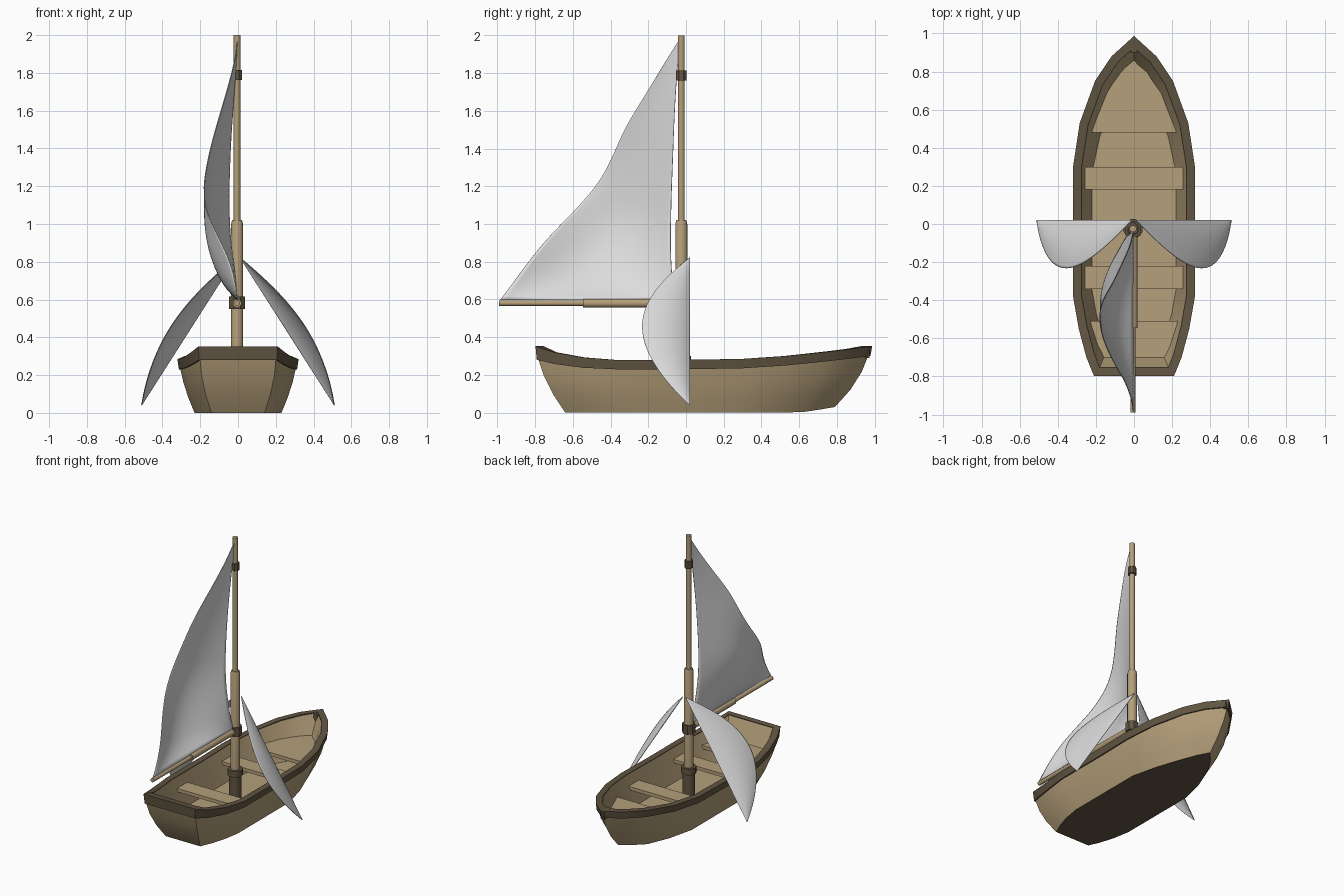
import bpy, bmesh, math
from mathutils import Vector

if "Cube" in bpy.data.objects:
    bpy.data.objects.remove(bpy.data.objects["Cube"])


def material(name, rgb):
    m = bpy.data.materials.new(name)
    m.diffuse_color = (*rgb, 1)
    m.use_nodes = True
    m.node_tree.nodes["Principled BSDF"].inputs["Base Color"].default_value = m.diffuse_color
    return m


WOOD = material("light wood", (0.46, 0.348, 0.195))
DARK = material("dark wood", (0.12, 0.09, 0.054))
CLOTH = material("sail cloth", (0.72, 0.72, 0.72))


def make(name, bm, mat, angle=35):
    bmesh.ops.remove_doubles(bm, verts=bm.verts, dist=1e-5)
    bmesh.ops.recalc_face_normals(bm, faces=bm.faces)
    me = bpy.data.meshes.new(name)
    bm.to_mesh(me)
    bm.free()
    ob = bpy.data.objects.new(name, me)
    bpy.context.collection.objects.link(ob)
    me.materials.append(mat)
    bpy.ops.object.select_all(action='DESELECT')
    ob.select_set(True)
    bpy.context.view_layer.objects.active = ob
    bpy.ops.object.shade_smooth_by_angle(angle=math.radians(angle))
    return ob


def loft(name, loops, mat, cap_first=False, cap_last=False, cyclic=False, angle=35):
    bm = bmesh.new()
    rings = [[bm.verts.new(p) for p in lp] for lp in loops]
    n = len(rings[0])
    pairs = list(zip(rings, rings[1:])) + ([(rings[-1], rings[0])] if cyclic else [])
    for a, b in pairs:
        for i in range(n):
            j = (i + 1) % n
            bm.faces.new((a[i], a[j], b[j], b[i]))
    if cap_first:
        bm.faces.new(rings[0])
    if cap_last:
        bm.faces.new(rings[-1])
    return make(name, bm, mat, angle)


def full(half):
    """Mirror a stern-to-bow half outline (x, y, z) into a closed loop."""
    return [Vector(p) for p in half] + [Vector((-x, y, z)) for x, y, z in half[-2::-1]]


def inset(loop, d):
    """Move a closed loop inward by d in plan."""
    out, n = [], len(loop)
    for i, p in enumerate(loop):
        e1 = (p - loop[i - 1]).xy.normalized()
        e2 = (loop[(i + 1) % n] - p).xy.normalized()
        n1, n2 = Vector((-e1.y, e1.x)), Vector((-e2.y, e2.x))
        m = (n1 + n2) * (d / (1 + n1.dot(n2)))
        out.append(p + Vector((m.x, m.y, 0)))
    return out


def at_z(loop, zs):
    return [Vector((p.x, p.y, z)) for p, z in zip(loop, zs)]


def raised(loop, d):
    return [p + Vector((0, 0, d)) for p in loop]


def bulged(loop, d):
    """Push a loop outward at bow and stern more than amidships."""
    return [p.lerp(q, min(1, .25 + abs(p.y) ** 2 * 1.6)) for p, q in zip(loop, inset(loop, -d))]


def mix(a, b, t):
    return [p.lerp(q, t) for p, q in zip(a, b)]


# Hull outlines, stern to bow
rim = full([(.21, -.798, .352), (.25, -.70, .32), (.29, -.55, .293), (.32, -.38, .28), (.32, 0, .28),
            (.32, .30, .285), (.285, .53, .30), (.205, .75, .323), (.118, .88, .338), (0, .987, .352)])
bottom = full([(.14, -.64, 0), (.175, -.56, 0), (.207, -.46, 0), (.23, -.33, 0), (.23, 0, 0),
               (.23, .26, 0), (.185, .45, 0), (.12, .62, .003), (.06, .72, .018), (0, .79, .03)])
low = [.28, .258, .238, .23, .23, .235, .25, .272, .287, .30]
low = low + low[-2::-1]
rim_low = inset(at_z(rim, low), .007)

# Hull outside, with a dark underside
top = raised(inset(rim_low, .006), .01)
hull = loft("hull_outside", [bottom, bulged(mix(bottom, top, .33), .016),
                             bulged(mix(bottom, top, .67), .016), top], WOOD, cap_first=True)
hull.data.materials.append(DARK)
for f in hull.data.polygons:
    if f.normal.z < -.85:
        f.material_index = 1

# Hull inside with floor, lining the gunwale
inner_rim = inset(rim, .045)
floor = at_z(inset(mix(bottom, rim_low, .2), .025), [.06] * 19)
loft("hull_inside", [floor, raised(inner_rim, -.006)], WOOD, cap_first=True)

# Gunwale
loft("gunwale", [rim_low, rim, inner_rim, raised(inset(rim, .042), -.012),
                 inset(rim_low, .02)], DARK, cyclic=True)


def box(name, lo, hi, mat):
    bm = bmesh.new()
    bmesh.ops.create_cube(bm, size=1)
    for v in bm.verts:
        v.co = Vector([a if c < 0 else b for a, b, c in zip(lo, hi, v.co)])
    return make(name, bm, mat)


box("bow_post", (-.016, .90, .29), (.016, .972, .349), DARK)

# Seats
for name, y in (("front_seat", .24), ("middle_seat", -.28)):
    box(name, (-.277, y - .06, .18), (.277, y + .06, .205), WOOD)

# End benches follow the inner wall
shelf = mix(floor, inner_rim, .68)


def bench(name, y_cut, keep_bow):
    bm = bmesh.new()
    bm.faces.new([bm.verts.new((p.x, p.y, .205)) for p in shelf])
    bmesh.ops.bisect_plane(bm, geom=bm.verts[:] + bm.edges[:] + bm.faces[:], plane_co=(0, y_cut, 0),
                           plane_no=(0, 1, 0), clear_inner=keep_bow, clear_outer=not keep_bow)
    g = bmesh.ops.extrude_face_region(bm, geom=bm.faces[:])
    for v in g["geom"]:
        if isinstance(v, bmesh.types.BMVert):
            v.co.z -= .025
    make(name, bm, WOOD)


bench("bow_bench", .48, True)
bench("stern_bench", -.51, False)


# Spars: turned profiles of (distance, radius) along an axis
def spar(name, profile, mat, axis='z', sides=12, x=-.005, y=-.025, z=.58):
    loops = []
    for d, r in profile:
        ring = []
        for k in range(sides):
            a = 2 * math.pi * (k + .5) / sides
            c, s = x + r * math.cos(a), r * math.sin(a)
            ring.append(Vector((c, y + s, d)) if axis == 'z' else Vector((c, d, z + s)))
        loops.append(ring)
    return loft(name, loops, mat, True, True, angle=40)


spar("mast_foot", [(.055, .042), (.255, .042), (.255, .052), (.30, .052)], DARK)
spar("lower_mast", [(.2, .033), (1.0, .033), (1.02, .027)], WOOD)
spar("upper_mast", [(1.0, .0185), (2.0, .0185)], WOOD)
spar("boom_collar", [(.55, .045), (.615, .045)], DARK, sides=8)
spar("top_collar", [(1.762, .029), (1.815, .029)], DARK, sides=8)
spar("inner_boom", [(-.04, .023), (-.545, .023)], WOOD, axis='y')
spar("outer_boom", [(-.5, .0145), (-.99, .0145)], WOOD, axis='y')


def sheet(name, rows, levels=2):
    bm = bmesh.new()
    g = [[bm.verts.new(p) for p in r] for r in rows]
    for a, b in zip(g, g[1:]):
        for i in range(len(a) - 1):
            bm.faces.new((a[i], a[i + 1], b[i + 1], b[i]))
    ob = make(name, bm, CLOTH, 180)
    sub = ob.modifiers.new("smooth", 'SUBSURF')
    sub.levels = sub.render_levels = levels
    sub.boundary_smooth = 'PRESERVE_CORNERS'
    sol = ob.modifiers.new("cloth", 'SOLIDIFY')
    sol.thickness, sol.offset = .004, 0
    return ob


# Main sail rows: height, luff y, luff x, leech y, leech x, belly depth
keys = [(.598, -.05, -.003, -.985, -.003, 0), (.67, -.07, -.010, -.93, -.01, .07),
        (.80, -.08, -.024, -.835, -.04, .108), (.92, -.082, -.04, -.74, -.1, .1),
        (1.05, -.08, -.047, -.61, -.165, .068), (1.17, -.077, -.047, -.50, -.184, .035),
        (1.27, -.073, -.045, -.43, -.174, .02), (1.40, -.068, -.04, -.37, -.147, .012),
        (1.52, -.064, -.033, -.32, -.114, .008), (1.70, -.055, -.02, -.205, -.06, .003),
        (1.87, -.042, -.008, -.105, -.014, 0), (1.97, -.03, -.004, -.04, -.004, 0)]
N = 8
sheet("main_sail", [[Vector((x0 + (x1 - x0) * i / N - b * math.sin(math.pi * i / N),
                             y0 + (y1 - y0) * i / N, z)) for i in range(N + 1)]
                    for z, y0, x0, y1, x1, b in keys])

# Side sails: straight rear edge, bulging leaf-shaped front edge
for side, name in ((1, "right_side_sail"), (-1, "left_side_sail")):
    rows = []
    for k in range(13):
        t = k / 12
        w = max(math.sin(math.pi * t ** 1.1), .004) ** .85
        row = []
        for i in range(7):
            s = i / 6
            a = s * math.pi / 2
            n = .095 * w * math.sin(a)
            out = .5 * s + .5 * (1 - math.cos(a))
            row.append(Vector((side * (.012 + .498 * t + .84 * n), .02 - .255 * w * out,
                               .82 - .78 * t + .55 * n)))
        rows.append(row)
    sheet(name, rows)
